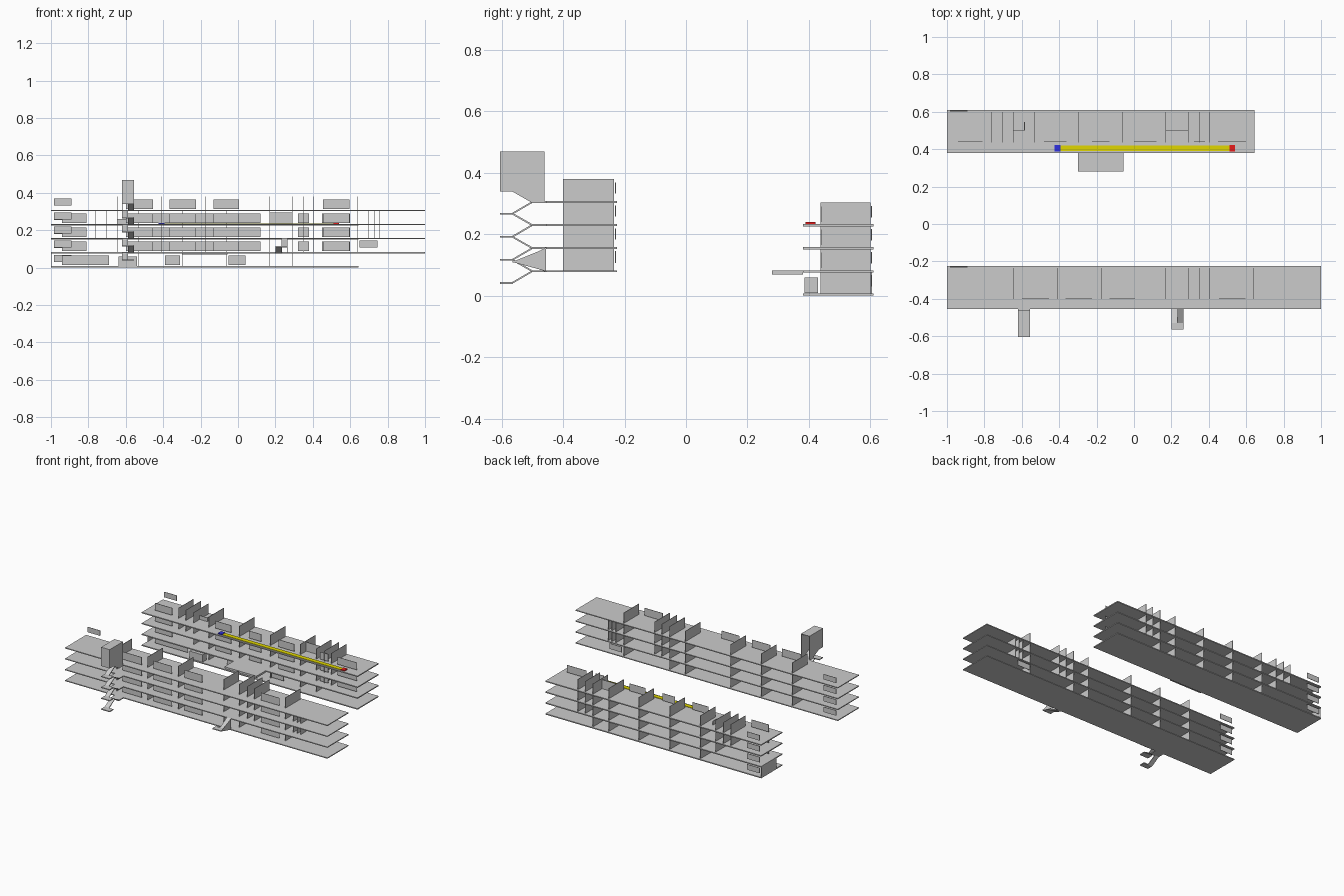
import bpy, bmesh

if "Cube" in bpy.data.objects:
    bpy.data.objects.remove(bpy.data.objects["Cube"])

T = 0.003  # thin wall thickness


def box(name, x0, x1, y0, y1, z0, z1, mat=None):
    bm = bmesh.new()
    bmesh.ops.create_cube(bm, size=1)
    for v in bm.verts:
        v.co.x = x0 + (v.co.x + .5) * (x1 - x0)
        v.co.y = y0 + (v.co.y + .5) * (y1 - y0)
        v.co.z = z0 + (v.co.z + .5) * (z1 - z0)
    return finish(name, bm, mat)


def finish(name, bm, mat=None):
    bmesh.ops.recalc_face_normals(bm, faces=bm.faces)
    me = bpy.data.meshes.new(name)
    bm.to_mesh(me)
    bm.free()
    ob = bpy.data.objects.new(name, me)
    bpy.context.collection.objects.link(ob)
    if mat:
        me.materials.append(mat)
    return ob


def extrude_x(name, x0, x1, profile):
    """Side profile of (y, z) points swept along x."""
    bm = bmesh.new()
    face = bm.faces.new([bm.verts.new((x0, y, z)) for y, z in profile])
    geo = bmesh.ops.extrude_face_region(bm, geom=[face])['geom']
    bmesh.ops.translate(bm, vec=(x1 - x0, 0, 0),
                        verts=[g for g in geo if isinstance(g, bmesh.types.BMVert)])
    return finish(name, bm)


def flight(name, x0, x1, a, b):
    """Thin sloping stair ramp between two (y, z) points."""
    (ya, za), (yb, zb) = a, b
    extrude_x(name, x0, x1, [(ya, za), (yb, zb), (yb, zb - .006), (ya, za - .006)])


def dividers(name, xs, y0, y1, z, h):
    for x in xs:
        box(name, x - T / 2, x + T / 2, y0, y1, z, z + h)


def panels(name, spans, y, z0, z1):
    for a, b in spans:
        box(name, a, b, y - T / 2, y + T / 2, z0, z1)


def paint(name, rgb):
    m = bpy.data.materials.new(name)
    m.diffuse_color = (*rgb, 1)
    m.use_nodes = True
    m.node_tree.nodes["Principled BSDF"].inputs["Base Color"].default_value = m.diffuse_color
    return m


# Front building: slabs, room dividers, notice panels and floor signs
for i, z in enumerate((.08, .155, .23, .305)):
    box("front_slab", -1, 1, -.455, -.225, z - .003, z + .003)
    xs = [-.645, -.41, -.175, .17, .29, .64]
    if i:
        xs += [.35, .405]
    if i in (1, 2):
        xs += [.70, .73, .757]
    dividers("front_divider", xs, -.40, -.235, z, .075)
    panels("front_panel", [(-.6, -.455), (-.365, -.225), (-.13, .005), (.455, .595)],
           -.397, z + .008, z + .06)
    panels("front_floor_sign", [(-.985, -.89)], -.23, z + .028, z + .064)
panels("front_end_sign", [(.65, .745)], -.23, .107, .145)

# Back building: slabs, dividers, room panels and signs
for i, z in enumerate((.005, .08, .155, .23)):
    box("back_slab", -1, .645, .38, .61, z - .004, z + .003)
    xs = [-.53, -.295, -.06, .17, .29]
    if i:
        xs += [-.645, .35, .405]
    if i > 1:
        xs += [-.76, -.705]
    dividers("back_divider", xs, .437, .60, z, .074)
    spans = [(-.48, -.36), (-.225, -.13), (.0, .12), (.45, .6)]
    if i:
        spans += [(-.94, -.81), (.32, .38)]
    else:
        spans = [(-.94, -.69), (-.39, -.31), (-.05, .04)]
    panels("back_panel", spans, .44, z + .01, z + .06)
    panels("back_floor_sign", [(-.985, -.89)], .604, z + .025, z + .062)

# Back building small rooms, end wall, porch and entrance canopy
box("small_room_wall", -.645, -.585, .50, .503, .23, .26)
box("small_room_side", -.587, -.584, .50, .545, .23, .26)
box("store_wall", .17, .29, .498, .501, .23, .295)
box("end_wall", -1, -.997, .44, .605, .005, .08)
box("porch_block", -.64, -.54, .385, .43, .009, .06)
box("entrance_canopy", -.30, -.055, .28, .38, .07, .083)

# Switchback staircase on the front facade
L, M, R = -.62, -.588, -.555
for i, z in enumerate((.08, .155, .23, .305)):
    box("stair_floor_link", L, R, -.505, -.455, z - .003, z + .003)
    box("stair_landing", L, R, -.605, -.565, z - .041, z - .035)
    flight("stair_lower_flight", L, M, (-.565, z - .035), (-.50, z + .003))
    flight("stair_upper_flight", M, R, (-.50, z + .003), (-.565, z + .04))

# Stair housing on the roof: profiled sides, front, top and landing
side = [(-.605, .47), (-.46, .47), (-.46, .305), (-.50, .308), (-.57, .345), (-.605, .345)]
for x in (L, R - T):
    extrude_x("housing_side", x, x + T, side)
box("housing_front", L, R, -.605, -.602, .345, .47)
box("housing_top", L, R, -.605, -.46, .467, .47)
box("housing_landing", L, R, -.605, -.565, .34, .346)

# Short second stair
flight("short_stair_lower", .20, .235, (-.455, .083), (-.53, .115))
box("short_stair_landing", .20, .265, -.565, -.528, .109, .115)
flight("short_stair_upper", .233, .265, (-.53, .115), (-.455, .158))
extrude_x("short_stair_side", .262, .265, [(-.455, .08), (-.565, .11), (-.455, .155)])

# Marked route on the back building's top walkway
box("route_strip", -.395, .52, .39, .42, .234, .237, paint("yellow", (.75, .68, .0)))
box("route_start", -.425, -.393, .388, .422, .234, .240, paint("blue", (.03, .03, .75)))
box("route_end", .51, .54, .388, .422, .234, .240, paint("red", (.8, .01, .01)))
